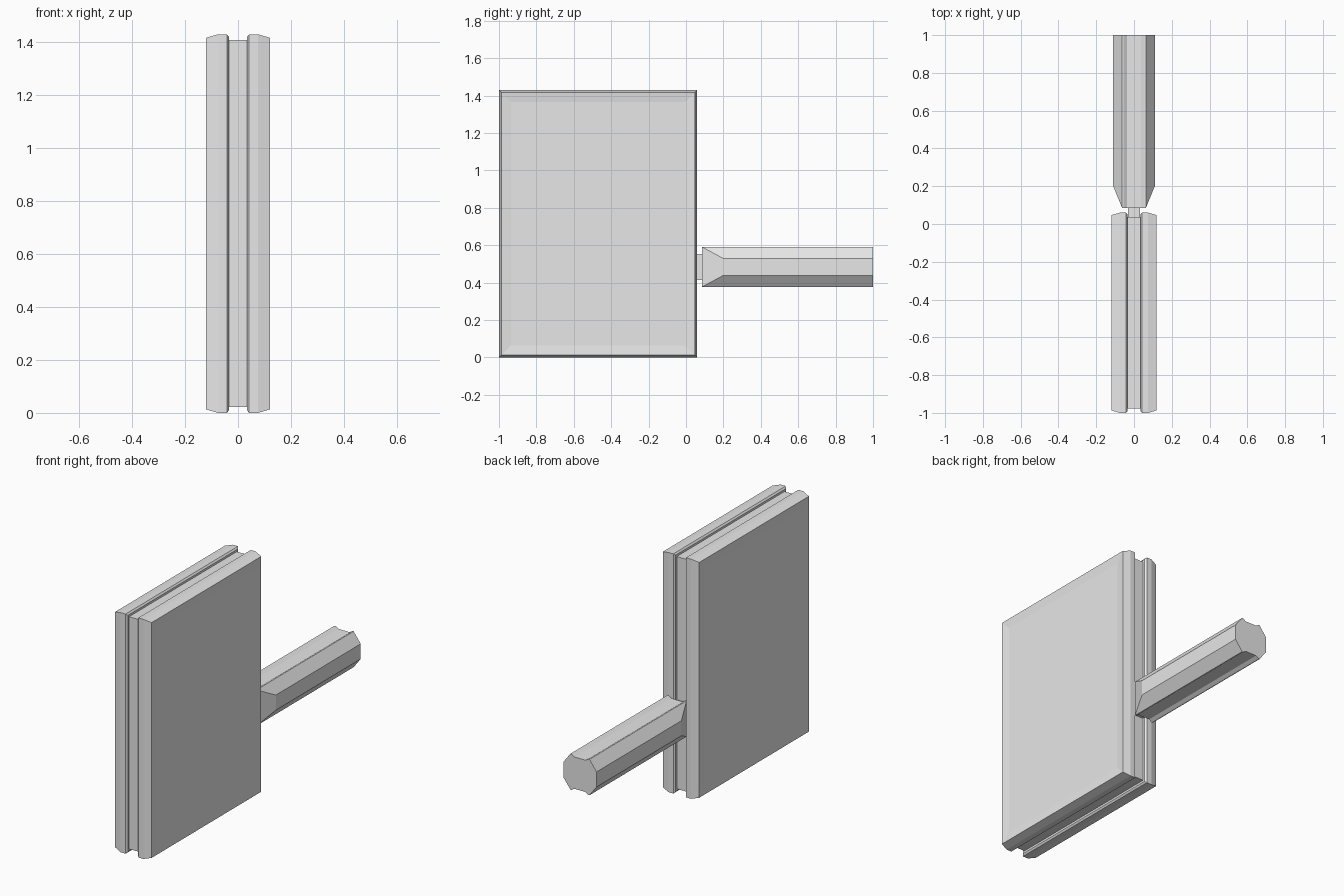
import bpy
import bmesh

if "Cube" in bpy.data.objects:
    bpy.data.objects.remove(bpy.data.objects["Cube"], do_unlink=True)

# One plain grey for the whole model
grey = bpy.data.materials.new("light grey")
grey.use_nodes = True
colour = (0.8, 0.8, 0.8, 1)
grey.diffuse_color = colour
grey.node_tree.nodes["Principled BSDF"].inputs["Base Color"].default_value = colour

# Board outline and handle dimensions
Y0, Y1, Z0, Z1 = -1.0, 0.06, 0.0, 1.43
GRIP_Z = 0.484
GRIP_TOP = 0.107
GRIP_FRONT, GRIP_TAPER, GRIP_END = 0.085, 0.2, 1.0


def loft(name, rings, mirror=False):
    """Skin a row of equal-length rings, cap both ends, optionally mirror in x."""
    bm = bmesh.new()
    loops = [[bm.verts.new(p) for p in ring] for ring in rings]
    n = len(loops[0])
    for a, b in zip(loops, loops[1:]):
        for i in range(n):
            j = (i + 1) % n
            bm.faces.new((a[i], a[j], b[j], b[i]))
    bm.faces.new(loops[0][::-1])
    bm.faces.new(loops[-1])
    bmesh.ops.remove_doubles(bm, verts=bm.verts, dist=0.0001)
    bmesh.ops.recalc_face_normals(bm, faces=bm.faces)
    mesh = bpy.data.meshes.new(name)
    bm.to_mesh(mesh)
    bm.free()
    mesh.materials.append(grey)
    obj = bpy.data.objects.new(name, mesh)
    bpy.context.collection.objects.link(obj)
    if mirror:
        mod = obj.modifiers.new("Mirror", 'MIRROR')
        mod.use_mirror_merge = False
    return obj


def board_ring(x, inset):
    """Rectangle of the board outline, shrunk by inset."""
    ya, yb, za, zb = Y0 + inset, Y1 - inset, Z0 + inset, Z1 - inset
    return [(x, ya, za), (x, yb, za), (x, yb, zb), (x, ya, zb)]


def bar(name, half_x, y0, y1, half_z):
    """Box along y, centred on the handle axis."""
    ends = [[(sx * half_x, y, GRIP_Z + sz * half_z)
             for sx, sz in ((-1, -1), (1, -1), (1, 1), (-1, 1))] for y in (y0, y1)]
    return loft(name, ends)


# Board: inset core between two panels with chamfered rims and dished faces
loft("board_core", [board_ring(-0.035, 0.022), board_ring(0.035, 0.022)])
loft("board_panels", [board_ring(x, inset) for x, inset in (
    (0.034, 0.01), (0.042, 0), (0.075, 0), (0.12, 0.013), (0.114, 0.065))], mirror=True)

# Neck joining the board to the handle
bar("neck", 0.032, 0.03, GRIP_FRONT + 0.01, 0.07)

# Handle: core with two faceted grip scales, tapered towards the neck
bar("handle_core", 0.037, GRIP_FRONT, GRIP_END, 0.095)
upper = [(0.037, 0.095), (0.055, GRIP_TOP), (0.063, GRIP_TOP), (0.11, 0.045)]
profile = upper + [(x, -z) for x, z in reversed(upper)]
front = [(0.063, GRIP_TOP if z > 0 else -GRIP_TOP) if x > 0.1 else (x, z)
         for x, z in profile]
loft("handle_grips", [[(x, y, GRIP_Z + z) for x, z in section] for y, section in (
    (GRIP_FRONT, front), (GRIP_TAPER, profile), (GRIP_END, profile))], mirror=True)
